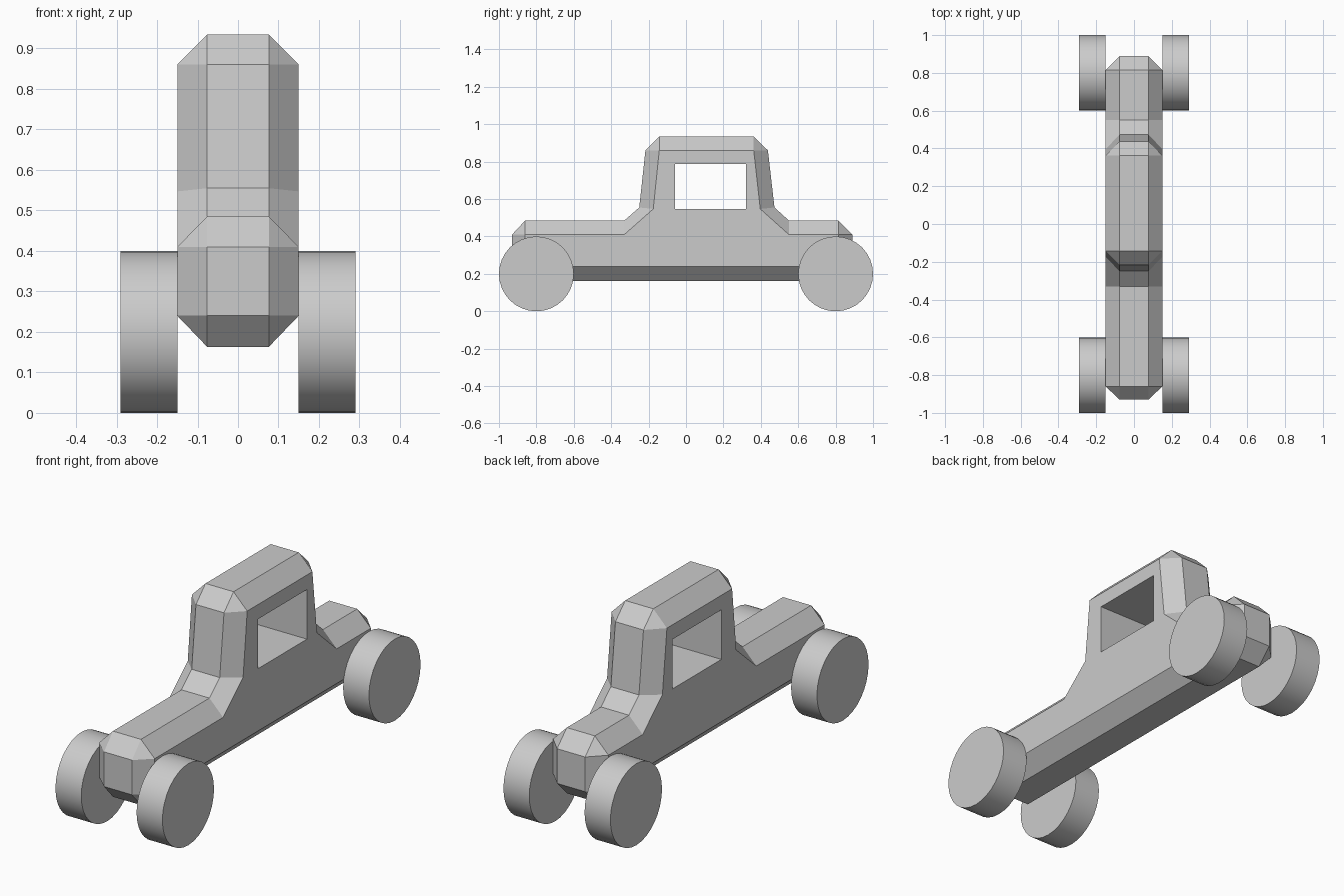
import bpy, bmesh
from math import pi, radians

if "Cube" in bpy.data.objects:
    bpy.data.objects.remove(bpy.data.objects["Cube"])

# Each entry: (outline point on the spine, matching point on the flat side), as (y, z)
PROFILE = [
    ((-0.93, 0.24), (-0.86, 0.24)), ((-0.93, 0.41), (-0.86, 0.41)),
    ((-0.86, 0.485), (-0.86, 0.41)), ((-0.33, 0.485), (-0.33, 0.41)),
    ((-0.25, 0.555), (-0.175, 0.547)), ((-0.217, 0.86), (-0.143, 0.86)),
    ((-0.143, 0.935), (-0.143, 0.86)), ((0.362, 0.935), (0.362, 0.86)),
    ((0.438, 0.86), (0.362, 0.86)), ((0.473, 0.555), (0.397, 0.547)),
    ((0.55, 0.485), (0.55, 0.41)), ((0.815, 0.485), (0.815, 0.41)),
    ((0.89, 0.41), (0.815, 0.41)), ((0.89, 0.24), (0.815, 0.24)),
    ((0.815, 0.163), (0.815, 0.24)), ((-0.86, 0.163), (-0.86, 0.24)),
]
SPINE_X, SIDE_X = 0.076, 0.15


def unique(verts):
    return list(dict.fromkeys(verts))


# Chamfered body
bm = bmesh.new()
rings = {}
for s in (-1, 1):
    outer = [bm.verts.new((s * SPINE_X, *o)) for o, _ in PROFILE]
    shared = {}
    for _, p in PROFILE:
        if p not in shared:
            shared[p] = bm.verts.new((s * SIDE_X, *p))
    inner = [shared[p] for _, p in PROFILE]
    rings[s] = outer
    bm.faces.new(unique(inner))
    for i in range(len(outer)):
        j = (i + 1) % len(outer)
        bm.faces.new(unique([outer[i], outer[j], inner[j], inner[i]]))
for i in range(len(PROFILE)):
    j = (i + 1) % len(PROFILE)
    bm.faces.new([rings[-1][i], rings[-1][j], rings[1][j], rings[1][i]])
bmesh.ops.recalc_face_normals(bm, faces=bm.faces)
mesh = bpy.data.meshes.new("body")
bm.to_mesh(mesh)
bm.free()
body = bpy.data.objects.new("body", mesh)
bpy.context.collection.objects.link(body)

# Window opening cut through the cab
bpy.ops.mesh.primitive_cube_add(size=1, location=(0, 0.13, 0.667))
cutter = bpy.context.object
cutter.name = "window_cutter"
cutter.scale = (1, 0.38, 0.243)
cutter.hide_render = True
bpy.context.view_layer.update()
cut = body.modifiers.new("window", 'BOOLEAN')
cut.operation = 'DIFFERENCE'
cut.solver = 'EXACT'
cut.object = cutter
bpy.context.view_layer.objects.active = body
bpy.ops.object.modifier_apply(modifier=cut.name)
bpy.data.objects.remove(cutter)

# Wheels
for side, x in (("left", -0.22), ("right", 0.22)):
    for end, y in (("front", -0.8), ("rear", 0.8)):
        bpy.ops.mesh.primitive_cylinder_add(vertices=32, radius=0.2, depth=0.14,
                                            location=(x, y, 0.2), rotation=(0, pi / 2, 0))
        bpy.context.object.name = f"{end}_{side}_wheel"
        bpy.ops.object.shade_smooth_by_angle(angle=radians(30))
